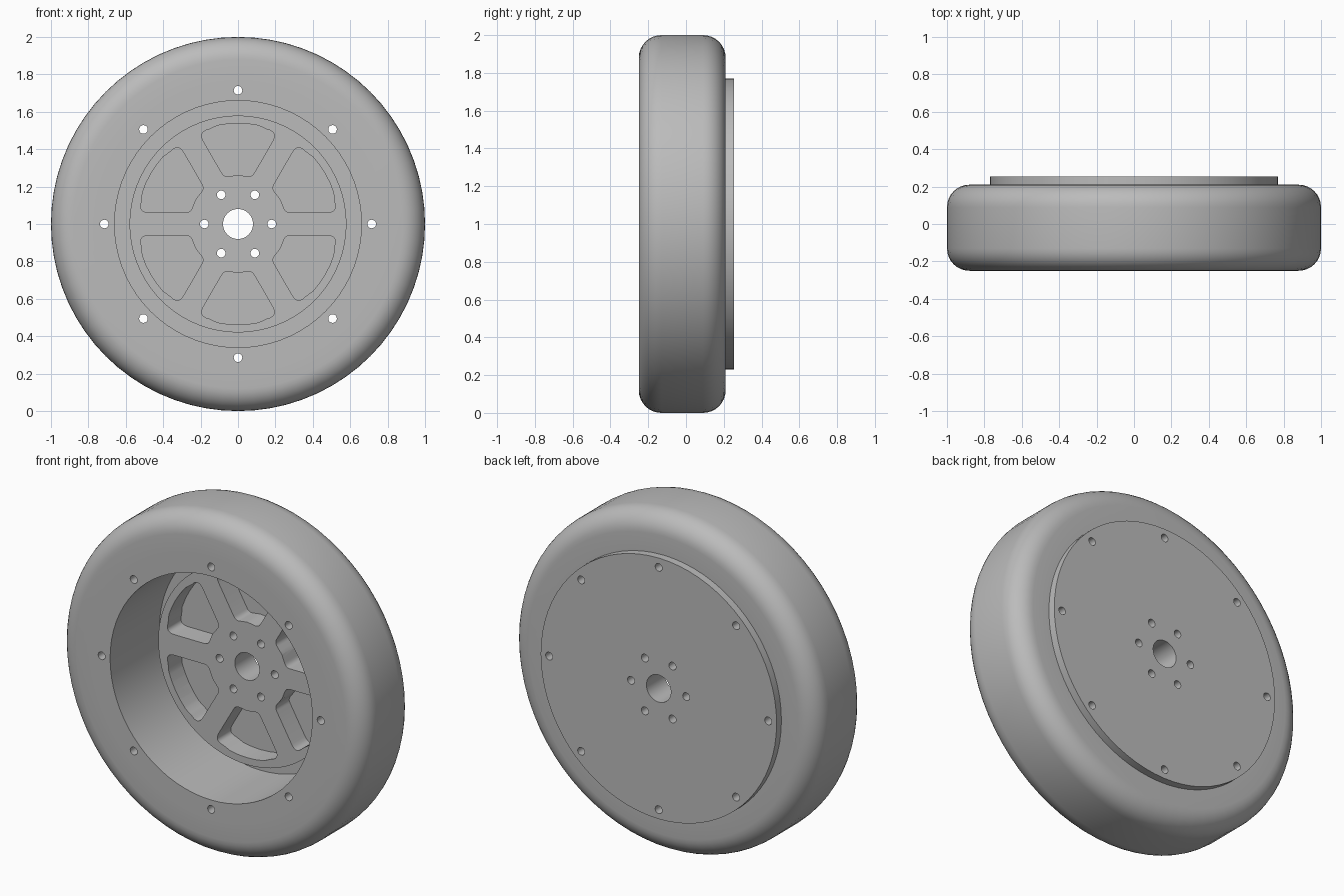
import bpy
import bmesh
from math import sin, cos, asin, pi, radians, tau
from mathutils import Vector

if "Cube" in bpy.data.objects:
    bpy.data.objects.remove(bpy.data.objects["Cube"], do_unlink=True)

CENTRE_Z = 1.0
FRONT, BACK, PLATE_BACK, HUB_FRONT = -0.25, 0.21, 0.255, 0.085

grey = bpy.data.materials.new("light grey")
grey.use_nodes = True
grey.diffuse_color = (0.5, 0.5, 0.5, 1)
grey.node_tree.nodes["Principled BSDF"].inputs["Base Color"].default_value = (0.5, 0.5, 0.5, 1)


def polar(r, a):
    return Vector((r * cos(a), r * sin(a)))


def make_object(name, bm):
    bmesh.ops.recalc_face_normals(bm, faces=bm.faces)
    mesh = bpy.data.meshes.new(name)
    bm.to_mesh(mesh)
    bm.free()
    mesh.materials.append(grey)
    obj = bpy.data.objects.new(name, mesh)
    bpy.context.collection.objects.link(obj)
    return obj


def lathe(name, profile, segments=72):
    """Ring swept about the axle from a closed (radius, y) profile."""
    bm = bmesh.new()
    rings = []
    for i in range(segments):
        a = tau * i / segments
        rings.append([bm.verts.new((r * cos(a), y, CENTRE_Z + r * sin(a))) for r, y in profile])
    n = len(profile)
    for i, ring in enumerate(rings):
        nxt = rings[(i + 1) % segments]
        for j in range(n):
            k = (j + 1) % n
            bm.faces.new((ring[j], ring[k], nxt[k], nxt[j]))
    return make_object(name, bm)


def add_prism(bm, outline, y0, y1):
    """Extrude an (x, z) outline measured from the axle."""
    ends = [[bm.verts.new((x, y, CENTRE_Z + z)) for x, z in outline] for y in (y0, y1)]
    n = len(outline)
    bm.faces.new(ends[0])
    bm.faces.new(ends[1][::-1])
    for i in range(n):
        k = (i + 1) % n
        bm.faces.new((ends[0][i], ends[0][k], ends[1][k], ends[1][i]))


def circle(r, centre=Vector((0, 0)), segments=20):
    return [centre + polar(r, tau * i / segments) for i in range(segments)]


def hole_ring(count, distance, radius):
    return [circle(radius, polar(distance, tau * i / count)) for i in range(count)]


def round_corner(p, before, after, r):
    """Quadratic fillet of one outline corner."""
    a = p + (before - p).normalized() * r
    b = p + (after - p).normalized() * r
    steps = [i / 6 for i in range(7)]
    return [a * (1 - t) ** 2 + p * 2 * t * (1 - t) + b * t * t for t in steps]


def pocket(angle, inner=0.262, outer=0.538, half_spoke=0.061):
    """Opening between two parallel-sided spokes."""
    def arc(r, sign, trim, steps=8):
        half = radians(30) - asin(half_spoke / r)
        return [polar(r, angle + sign * half * (2 * i / steps - 1)) for i in range(steps + 1)]

    out, inn = arc(outer, 1, 0), arc(inner, -1, 0)
    pts = round_corner(out[0], inn[-1], out[4], 0.06)
    pts += out[2:-2]
    pts += round_corner(out[-1], out[4], inn[0], 0.06)
    pts += round_corner(inn[0], out[-1], inn[4], 0.025)
    pts += inn[4:5]
    pts += round_corner(inn[-1], inn[4], out[0], 0.025)
    return pts


def cut(obj, outlines):
    """Cut outlines right through a part along the axle."""
    bm = bmesh.new()
    for outline in outlines:
        add_prism(bm, outline, -0.5, 0.5)
    cutter = make_object("cutter", bm)
    cutter.hide_render = True
    mod = obj.modifiers.new("cut", 'BOOLEAN')
    mod.operation, mod.solver, mod.object = 'DIFFERENCE', 'EXACT', cutter
    bpy.context.view_layer.update()
    result = bpy.data.meshes.new_from_object(obj.evaluated_get(bpy.context.evaluated_depsgraph_get()))
    obj.modifiers.clear()
    obj.data = result
    bpy.data.objects.remove(cutter, do_unlink=True)


# Tyre with rounded shoulders
R = 0.12
shoulder = [i / 8 * pi / 2 for i in range(9)]
tyre_profile = [(0.77, FRONT)]
tyre_profile += [(1 - R + R * sin(a), FRONT + R - R * cos(a)) for a in shoulder]
tyre_profile += [(1 - R + R * cos(a), BACK - R + R * sin(a)) for a in shoulder]
tyre_profile += [(0.77, BACK)]
tyre = lathe("tyre", tyre_profile)

# Rim barrel, hub disc and back plate
rim_barrel = lathe("rim_barrel", [(0.66, FRONT), (0.77, FRONT), (0.77, BACK), (0.66, BACK)])
hub_disc = lathe("spoked_hub", [(0.08, HUB_FRONT), (0.58, HUB_FRONT), (0.58, BACK), (0.08, BACK)])
back_plate = lathe("back_plate", [(0.08, BACK), (0.77, BACK), (0.77, PLATE_BACK), (0.08, PLATE_BACK)])

# Bolt holes and spoke openings
rim_holes = hole_ring(8, 0.715, 0.023)
hub_holes = hole_ring(6, 0.18, 0.023)
cut(rim_barrel, rim_holes)
cut(hub_disc, hub_holes + [pocket(pi / 6 + i * pi / 3) for i in range(6)])
cut(back_plate, rim_holes + hub_holes)

# Smooth curved walls, keep edges crisp
for obj in (tyre, rim_barrel, hub_disc, back_plate):
    bpy.ops.object.select_all(action='DESELECT')
    obj.select_set(True)
    bpy.context.view_layer.objects.active = obj
    bpy.ops.object.shade_smooth_by_angle(angle=radians(30))
